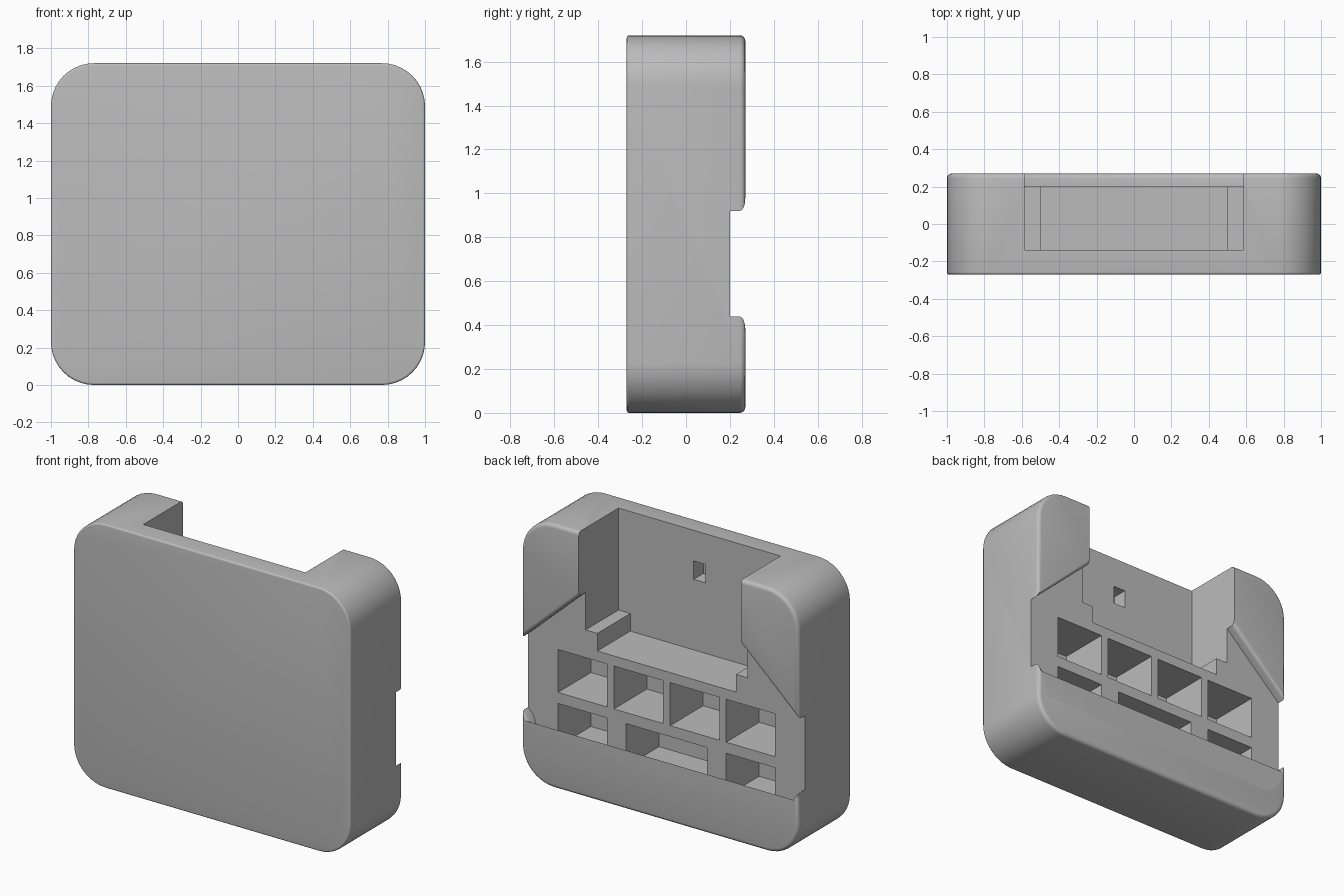
import bpy
import bmesh
from math import sin, cos, pi

BACK, FRONT, PANEL, DEEP = 0.27, -0.27, 0.2, -0.14
HEIGHT, RADIUS, HALF_POCKET = 1.72, 0.23, 0.585

cube = bpy.data.objects.get("Cube")
if cube:
    bpy.data.objects.remove(cube, do_unlink=True)

grey = bpy.data.materials.new("plain_grey")
grey.use_nodes = True
colour = (0.5, 0.5, 0.5, 1)
grey.diffuse_color = colour
for node in grey.node_tree.nodes:
    if node.type == 'BSDF_PRINCIPLED':
        node.inputs["Base Color"].default_value = colour


def prism(name, outline, y0, y1):
    """Extrude an x-z outline from y0 to y1."""
    bm = bmesh.new()
    face = bm.faces.new([bm.verts.new((x, y0, z)) for x, z in outline])
    ext = bmesh.ops.extrude_face_region(bm, geom=[face])["geom"]
    moved = [v for v in ext if isinstance(v, bmesh.types.BMVert)]
    bmesh.ops.translate(bm, verts=moved, vec=(0, y1 - y0, 0))
    bmesh.ops.recalc_face_normals(bm, faces=bm.faces)
    mesh = bpy.data.meshes.new(name)
    bm.to_mesh(mesh)
    bm.free()
    obj = bpy.data.objects.new(name, mesh)
    bpy.context.collection.objects.link(obj)
    mesh.materials.append(grey)
    return obj


def mirrored(half):
    return half + [(-x, z) for x, z in reversed(half)]


def box(cx, width, z0, z1):
    return mirrored_about(cx, width / 2, z0, z1)


def mirrored_about(cx, w, z0, z1):
    return [(cx - w, z0), (cx + w, z0), (cx + w, z1), (cx - w, z1)]


def cut(body, name, outline, y0, y1):
    """Subtract a prism from the body and discard the cutter."""
    cutter = prism(name, outline, y0, y1)
    cutter.hide_render = True
    mod = body.modifiers.new(name, 'BOOLEAN')
    mod.operation, mod.solver, mod.object = 'DIFFERENCE', 'EXACT', cutter
    bpy.ops.object.select_all(action='DESELECT')
    bpy.context.view_layer.objects.active = body
    body.select_set(True)
    bpy.ops.object.modifier_apply(modifier=mod.name)
    bpy.data.objects.remove(cutter, do_unlink=True)


def round_edges(body, test, width):
    bm = bmesh.new()
    bm.from_mesh(body.data)
    edges = [e for e in bm.edges if test(*[v.co for v in e.verts])]
    bmesh.ops.bevel(bm, geom=edges, offset=width, offset_type='OFFSET',
                    segments=4, profile=0.5, affect='EDGES', clamp_overlap=False)
    bm.to_mesh(body.data)
    bm.free()


# Rounded slab
half = []
steps = 10
for cz, start in ((RADIUS, -pi / 2), (HEIGHT - RADIUS, 0)):
    for i in range(steps + 1):
        a = start + i * pi / 2 / steps
        half.append((1 - RADIUS + RADIUS * cos(a), cz + RADIUS * sin(a)))
body = prism("housing", mirrored(half), FRONT, BACK)

# Sunken back panel, leaving two upper wings and a lower ridge
recess = [(0.83, 0.23), (0.89, 0.255), (0.93, 0.31), (0.96, 0.4), (1, 0.44),
          (1.1, 0.44), (1.1, 0.92), (1, 0.92), (HALF_POCKET, 1.3), (HALF_POCKET, 1.8)]
cut(body, "panel_recess", mirrored(recess), PANEL, 0.4)


# Soft rims on the back, finer ones on the front
def back_rim(a, b):
    pocket_side = all(abs(abs(p.x) - HALF_POCKET) < 0.001 for p in (a, b))
    return min(a.y, b.y) > BACK - 0.001 and not pocket_side


round_edges(body, back_rim, 0.025)
round_edges(body, lambda a, b: max(a.y, b.y) < FRONT + 0.001, 0.012)

# Open-topped pocket with stepped floor, and a slot in its wall
pocket = [(0.5, 0.94), (0.5, 1.055), (HALF_POCKET, 1.055), (HALF_POCKET, 1.8)]
cut(body, "pocket", mirrored(pocket), DEEP, 0.25)
cut(body, "slot", box(0, 0.087, 1.4, 1.52), -0.24, 0)

# Two rows of compartments
for cx in (-0.607, -0.203, 0.203, 0.607):
    cut(body, "upper_cell", box(cx, 0.354, 0.594, 0.874), DEEP, 0.25)
for cx, width in ((-0.607, 0.354), (0, 0.585), (0.607, 0.354)):
    cut(body, "lower_cell", box(cx, width, 0.242, 0.522), DEEP, 0.25)

bpy.ops.object.shade_smooth_by_angle(angle=pi / 6)
